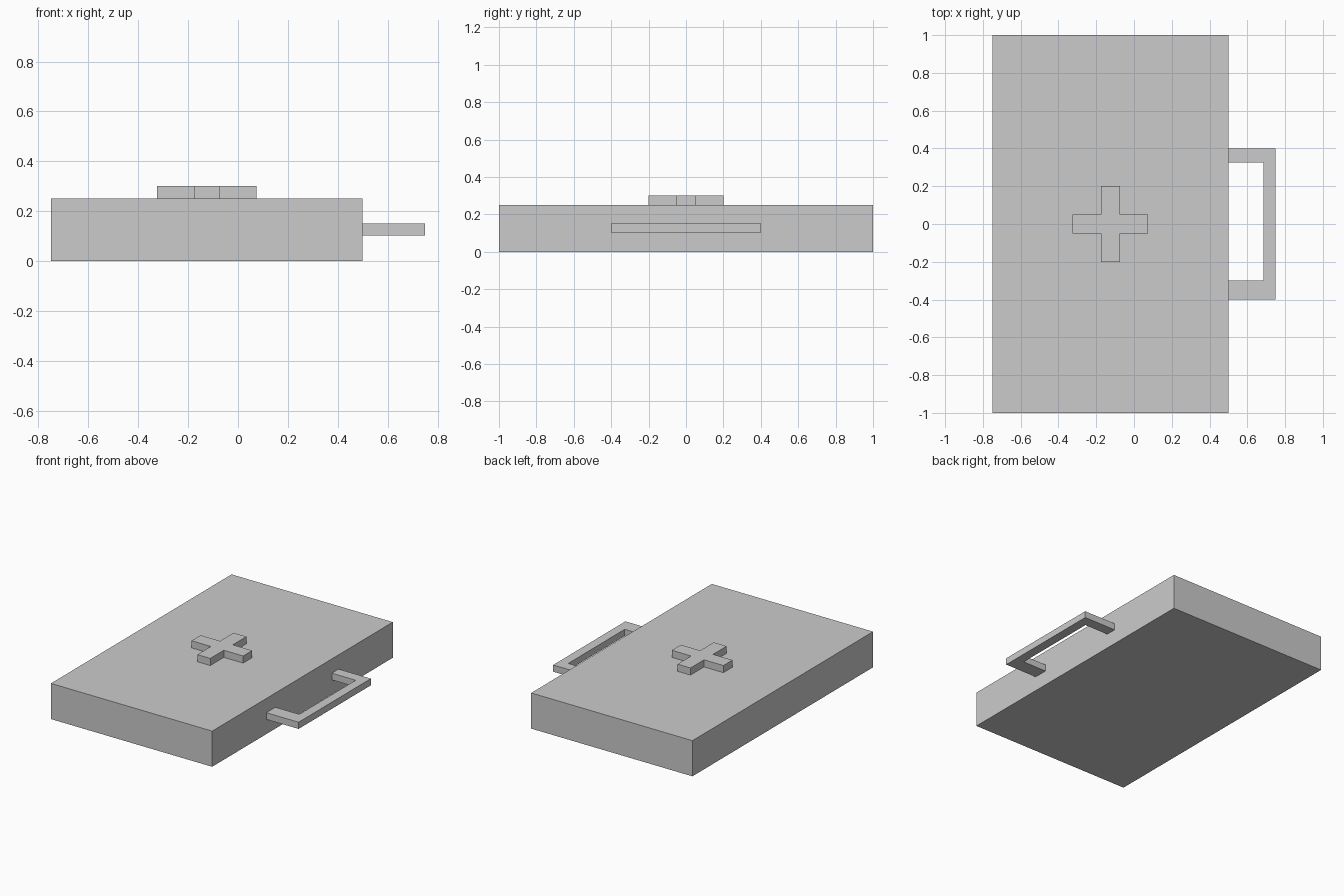
import bpy, bmesh

if "Cube" in bpy.data.objects:
    bpy.data.objects.remove(bpy.data.objects["Cube"])


def extrude_outline(name, points, z0, z1):
    """Extrude a flat XY outline (counter-clockwise) between two heights."""
    bm = bmesh.new()
    base = bm.faces.new([bm.verts.new((x, y, z0)) for x, y in points])
    geom = bmesh.ops.extrude_face_region(bm, geom=[base], use_keep_orig=True)["geom"]
    top = [v for v in geom if isinstance(v, bmesh.types.BMVert)]
    bmesh.ops.translate(bm, verts=top, vec=(0, 0, z1 - z0))
    bmesh.ops.recalc_face_normals(bm, faces=bm.faces)
    mesh = bpy.data.meshes.new(name)
    bm.to_mesh(mesh)
    bm.free()
    obj = bpy.data.objects.new(name, mesh)
    bpy.context.collection.objects.link(obj)
    return obj


# Flat case body
extrude_outline("case_body", [(-0.75, -1), (0.5, -1), (0.5, 1), (-0.75, 1)], 0, 0.25)

# Raised cross on the lid: one arm outline turned through four quarters
cx, arm, half = -0.125, 0.2, 0.05
cross = []
x_axis, y_axis = (1, 0), (0, 1)
for _ in range(4):
    for a, b in ((half, -half), (arm, -half), (arm, half)):
        cross.append((cx + a * x_axis[0] + b * y_axis[0],
                      a * x_axis[1] + b * y_axis[1]))
    x_axis, y_axis = y_axis, (-x_axis[0], -x_axis[1])
extrude_outline("raised_cross", cross, 0.25, 0.3)

# U-shaped carrying handle on the side
handle = [(0.5, -0.4), (0.75, -0.4), (0.75, 0.4), (0.5, 0.4),
          (0.5, 0.325), (0.685, 0.325), (0.685, -0.3), (0.5, -0.3)]
extrude_outline("carry_handle", handle, 0.103, 0.15)
